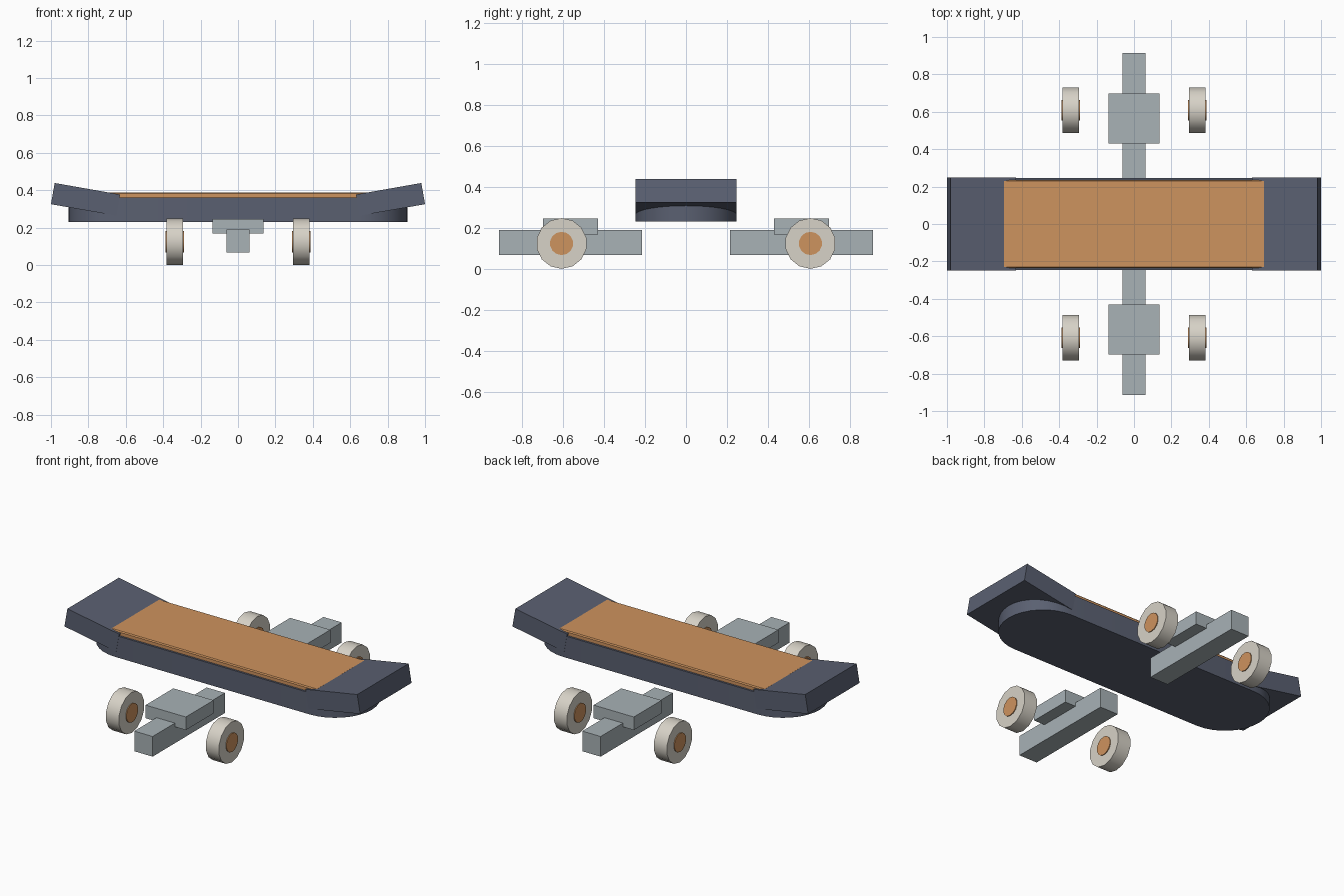
import bpy, bmesh, math
from mathutils import Vector

if "Cube" in bpy.data.objects:
    bpy.data.objects.remove(bpy.data.objects["Cube"])


def material(name, rgb):
    def lin(c):
        c /= 255
        return c / 12.92 if c <= 0.04045 else ((c + 0.055) / 1.055) ** 2.4
    m = bpy.data.materials.new(name)
    m.diffuse_color = (*[lin(c) for c in rgb], 1)
    m.use_nodes = True
    m.node_tree.nodes["Principled BSDF"].inputs["Base Color"].default_value = m.diffuse_color
    return m


SLATE = material("slate", (90, 96, 113))
ORANGE = material("orange", (206, 147, 94))
STEEL = material("steel grey", (168, 178, 182))
CREAM = material("cream", (215, 210, 199))


def prism(name, points, offset, mat, smooth=False):
    """Extrude a closed outline of 3D points along an offset vector."""
    bm = bmesh.new()
    face = bm.faces.new([bm.verts.new(p) for p in points])
    ext = bmesh.ops.extrude_face_region(bm, geom=[face])
    bmesh.ops.translate(bm, vec=Vector(offset),
                        verts=[v for v in ext["geom"] if isinstance(v, bmesh.types.BMVert)])
    bmesh.ops.recalc_face_normals(bm, faces=bm.faces)
    me = bpy.data.meshes.new(name)
    bm.to_mesh(me)
    bm.free()
    ob = bpy.data.objects.new(name, me)
    bpy.context.collection.objects.link(ob)
    me.materials.append(mat)
    if smooth:
        bpy.ops.object.select_all(action='DESELECT')
        ob.select_set(True)
        bpy.context.view_layer.objects.active = ob
        bpy.ops.object.shade_smooth_by_angle(angle=math.radians(30))
    return ob


def box(name, x, y, z, mat):
    pts = [(x[0], y[0], z[0]), (x[1], y[0], z[0]), (x[1], y[1], z[0]), (x[0], y[1], z[0])]
    return prism(name, pts, (0, 0, z[1] - z[0]), mat)


def wheel_disc(name, x, y, z, r, width, mat, sides=14):
    pts = []
    for i in range(sides):
        a = 2 * math.pi * i / sides
        pts.append((x - width / 2, y + r * math.sin(a), z + r * math.cos(a)))
    return prism(name, pts, (width, 0, 0), mat, smooth=True)


# Deck slab with semicircular ends
W, END, SEG = 0.247, 0.905, 16
outline = []
for side in (1, -1):
    for i in range(SEG + 1):
        a = -math.pi / 2 + math.pi * i / SEG
        outline.append((side * (END - W + W * math.cos(a)), side * W * math.sin(a), 0.23))
prism("deck", outline, (0, 0, 0.132), SLATE, smooth=True)

# Grip plate on top of the deck
plate = box("grip_plate", (-0.7, 0.7), (-0.235, 0.235), (0.355, 0.388), ORANGE)
bev = plate.modifiers.new("edge", 'BEVEL')
bev.width, bev.segments = 0.006, 1

# Upturned nose and tail
tilt, length, thick = math.radians(10), 0.355, 0.115
along = Vector((math.cos(tilt), 0, math.sin(tilt)))
up = Vector((-math.sin(tilt), 0, math.cos(tilt)))
corner = Vector((1.0, -0.248, 0.325))
quad = [corner, corner + up * thick, corner + up * thick - along * length, corner - along * length]
for side, name in ((1, "nose_kick"), (-1, "tail_kick")):
    prism(name, [(side * p.x, p.y, p.z) for p in quad], (0, 0.496, 0), SLATE)

# Trucks and wheels, mirrored front to back and left to right
for sy, end in ((-1, "front"), (1, "back")):
    box(end + "_truck_base", (-0.136, 0.136), sorted((sy * 0.43, sy * 0.698)), (0.167, 0.247), STEEL)
    box(end + "_truck_axle", (-0.062, 0.062), sorted((sy * 0.215, sy * 0.913)), (0.067, 0.19), STEEL)
    for sx, hand in ((-1, "left"), (1, "right")):
        at = (sx * 0.338, sy * 0.608, 0.124)
        wheel_disc(f"{end}_{hand}_wheel", *at, 0.124, 0.088, CREAM)
        wheel_disc(f"{end}_{hand}_hub", *at, 0.057, 0.098, ORANGE)
